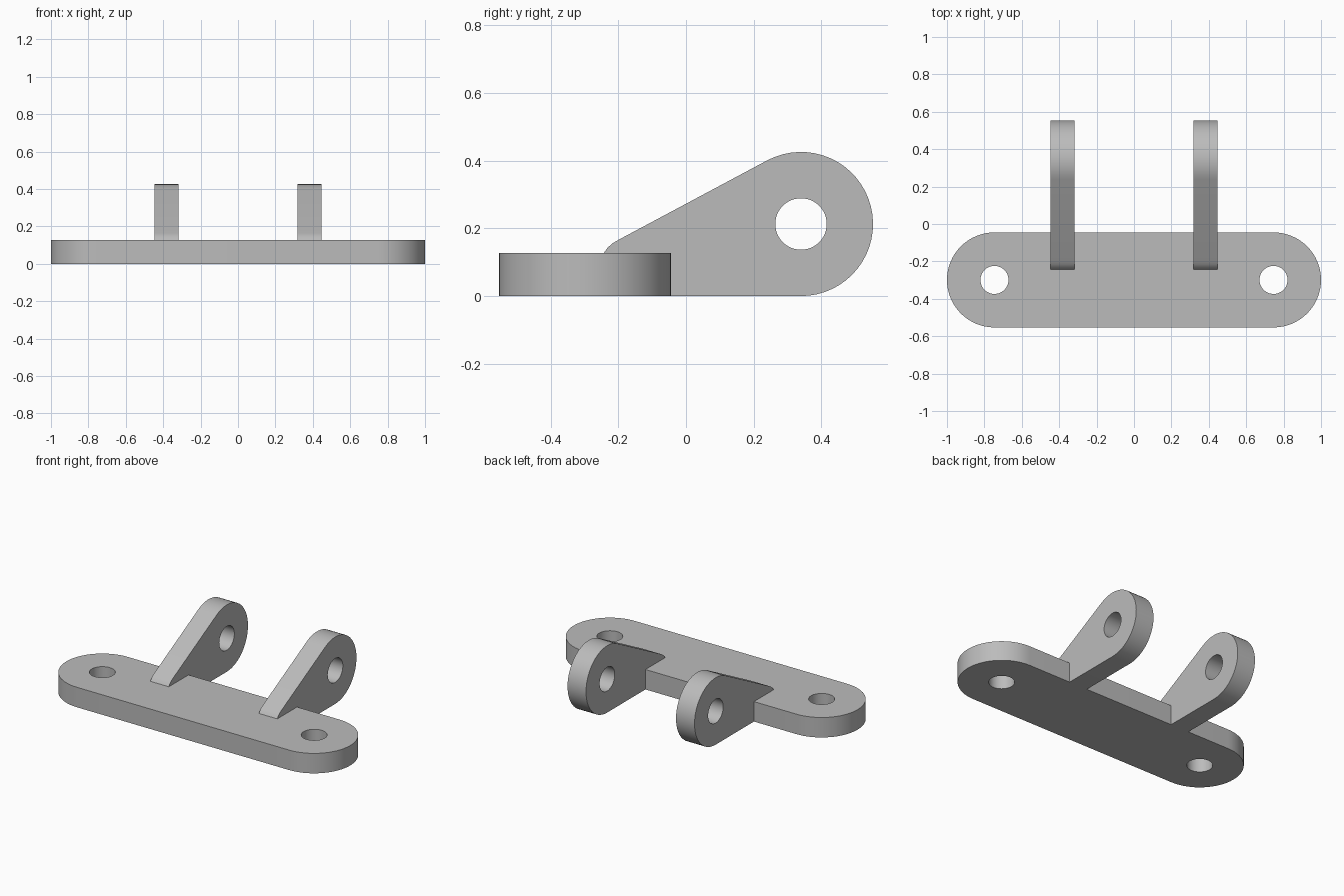
import bpy, bmesh
from math import cos, sin, pi, radians
from mathutils import Matrix

cube = bpy.data.objects.get("Cube")
if cube:
    bpy.data.objects.remove(cube, do_unlink=True)

grey = bpy.data.materials.new("plain grey")
grey.use_nodes = True
grey.diffuse_color = (0.5, 0.5, 0.5, 1)
grey.node_tree.nodes["Principled BSDF"].inputs["Base Color"].default_value = (0.5, 0.5, 0.5, 1)


def arc(cx, cy, r, start, end, steps=32):
    angles = [radians(start + (end - start) * i / steps) for i in range(steps + 1)]
    return [(cx + r * cos(a), cy + r * sin(a)) for a in angles]


def circle(cx, cy, r):
    return arc(cx, cy, r, 0, 360, 48)[:-1]


def extrude_profile(name, loops, thickness, matrix):
    """Solid from an outline followed by its hole loops."""
    curve = bpy.data.curves.new(name, 'CURVE')
    curve.dimensions = '2D'
    curve.fill_mode = 'BOTH'
    curve.extrude = thickness / 2
    for loop in loops:
        spline = curve.splines.new('POLY')
        spline.points.add(len(loop) - 1)
        for point, (x, y) in zip(spline.points, loop):
            point.co = (x, y, 0, 1)
        spline.use_cyclic_u = True
    obj = bpy.data.objects.new(name, curve)
    bpy.context.collection.objects.link(obj)
    bpy.ops.object.select_all(action='DESELECT')
    obj.select_set(True)
    bpy.context.view_layer.objects.active = obj
    bpy.ops.object.convert(target='MESH')
    obj = bpy.context.view_layer.objects.active
    # Weld the caps to the walls and place the solid
    bm = bmesh.new()
    bm.from_mesh(obj.data)
    bmesh.ops.remove_doubles(bm, verts=bm.verts, dist=0.0001)
    bm.transform(matrix)
    bmesh.ops.recalc_face_normals(bm, faces=bm.faces)
    bm.to_mesh(obj.data)
    bm.free()
    obj.data.materials.clear()
    obj.data.materials.append(grey)
    bpy.ops.object.shade_smooth_by_angle(angle=radians(20))
    return obj


# Base plate: rounded slot shape with two screw holes
PLATE_H, PLATE_R, PLATE_Y = 0.127, 0.254, -0.299
END_X = 1 - PLATE_R
plate = arc(END_X, PLATE_Y, PLATE_R, -90, 90) + arc(-END_X, PLATE_Y, PLATE_R, 90, 270)
holes = [circle(s * END_X, PLATE_Y, 0.075) for s in (-1, 1)]
extrude_profile("base_plate", [plate] + holes, PLATE_H,
                Matrix.Translation((0, 0, PLATE_H / 2)))

# Lugs: sloping arm with a round eye, seated on the plate's top and rear faces
EYE_Y, EYE_R = 0.34, 0.213
rear = PLATE_Y + PLATE_R
lug = arc(EYE_Y, EYE_R, EYE_R, -90, 118)
lug += [(-0.2, 0.166), (-0.217, 0.156), (-0.232, 0.143), (-0.243, PLATE_H)]
lug += [(rear, PLATE_H), (rear, 0)]
upright = Matrix(((0, 0, 1, 0), (1, 0, 0, 0), (0, 1, 0, 0), (0, 0, 0, 1)))
for side, s in (("left", 1), ("right", -1)):
    extrude_profile(side + "_lug", [lug, circle(EYE_Y, EYE_R, 0.076)], 0.13,
                    Matrix.Translation((s * 0.382, 0, 0)) @ upright)
